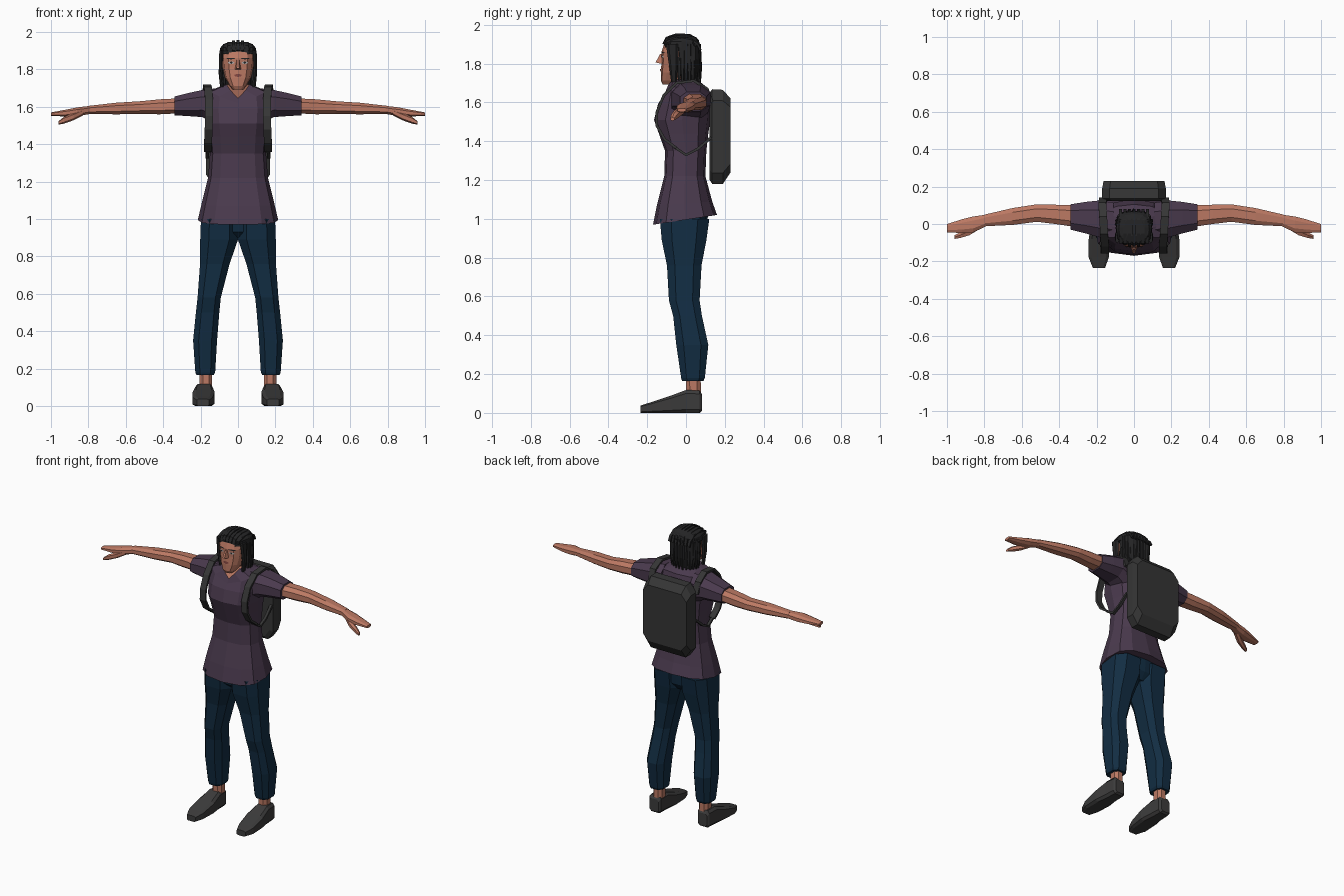
import bpy, bmesh, math, random
from mathutils import Vector
from mathutils.bvhtree import BVHTree

random.seed(4)


def material(name, r, g, b):
    m = bpy.data.materials.new(name)
    m.diffuse_color = (r, g, b, 1)
    return m


SKIN = material("skin", 0.50, 0.19, 0.125)
SHIRT = material("plum cloth", 0.068, 0.042, 0.075)
DENIM = material("navy denim", 0.006, 0.026, 0.055)
HAIR = material("black hair", 0.018, 0.018, 0.019)
CANVAS = material("charcoal canvas", 0.036, 0.036, 0.036)
LEATHER = material("grey leather", 0.045, 0.044, 0.044)
LIP = material("lips", 0.22, 0.06, 0.05)
EYE = material("eye white", 0.42, 0.42, 0.42)


def finish(bm, name, mats, mirror=False):
    bmesh.ops.recalc_face_normals(bm, faces=bm.faces)
    me = bpy.data.meshes.new(name)
    bm.to_mesh(me)
    bm.free()
    for m in mats:
        me.materials.append(m)
    ob = bpy.data.objects.new(name, me)
    bpy.context.collection.objects.link(ob)
    if mirror:
        ob.modifiers.new("mirror", 'MIRROR').use_mirror_merge = False
    return ob


def skin_rings(bm, rings):
    """Bridge rings of points and cap the ends; returns the end cap."""
    loops = [[bm.verts.new(p) for p in r] for r in rings]
    n = len(loops[0])
    for a, b in zip(loops, loops[1:]):
        for i in range(n):
            j = (i + 1) % n
            bm.faces.new((a[i], a[j], b[j], b[i]))
    bm.faces.new(loops[0])
    return bm.faces.new(loops[-1])


def loft(name, secs, mat, axis='z', n=8, p=0.8, half=True, mirror=False, cap=None):
    """Sections: position on axis, u min, u max, v min, v max, [tilt, dip]."""
    rings = []
    angs = [2 * math.pi * (k + 0.5 * half) / n for k in range(n)]
    top = max(abs(math.cos(a)) for a in angs) ** p
    for s in secs:
        t, u0, u1, v0, v1 = s[:5]
        tilt, dip = s[5:] if len(s) > 5 else (0, 0)
        ring = []
        for a in angs:
            c, d = (math.copysign(abs(q) ** p, q) / top for q in (math.cos(a), math.sin(a)))
            u = (u0 + u1) / 2 + c * (u1 - u0) / 2
            v = (v0 + v1) / 2 + d * (v1 - v0) / 2
            w = t + tilt * d - dip * max(0, -d) ** 8
            ring.append({'z': (u, v, w), 'x': (w, u, v), 'y': (u, w, v)}[axis])
        rings.append(ring)
    bm = bmesh.new()
    end = skin_rings(bm, rings)
    if cap:
        end.material_index = 1
    return finish(bm, name, [mat, cap] if cap else [mat], mirror)


def ribbon(name, pts, width, thick, mat, mirror=False):
    """Flat band that follows a path, with its width along x."""
    pts = [Vector(q) for q in pts]
    rings = []
    for i, q in enumerate(pts):
        t = pts[min(i + 1, len(pts) - 1)] - pts[max(i - 1, 0)]
        nrm = t.cross(Vector((1, 0, 0))).normalized() * thick / 2
        sx = Vector((width / 2, 0, 0))
        rings.append([q - sx - nrm, q + sx - nrm, q + sx + nrm, q - sx + nrm])
    bm = bmesh.new()
    skin_rings(bm, rings)
    return finish(bm, name, [mat], mirror)


# Shirt body, with the neck opening capped in skin
loft("shirt", [
    (0.995, -.215, .215, -.17, .16, .025, 0),
    (1.08, -.195, .195, -.15, .135, .01, 0),
    (1.22, -.16, .16, -.112, .10, 0, 0),
    (1.35, -.15, .15, -.108, .105, 0, 0),
    (1.44, -.158, .158, -.14, .115, 0, 0),
    (1.51, -.168, .168, -.165, .125, 0, 0),
    (1.59, -.175, .175, -.145, .13, 0, 0),
    (1.68, -.165, .165, -.118, .105, 0, .06),
    (1.72, -.068, .068, -.10, .055, 0, .075),
], SHIRT, n=12, p=0.75, half=False, cap=SKIN)
loft("sleeve", [
    (.11, -.08, .115, 1.50, 1.70), (.19, -.07, .125, 1.545, 1.69),
    (.26, -.05, .118, 1.55, 1.675), (.34, -.03, .105, 1.555, 1.655),
], SHIRT, 'x', mirror=True)

# Arms, hands and thumbs
loft("arm", [
    (.32, -.015, .10, 1.565, 1.645), (.42, 0, .103, 1.56, 1.64),
    (.52, .012, .105, 1.562, 1.63), (.65, -.005, .085, 1.56, 1.622),
    (.80, -.012, .05, 1.562, 1.605),
], SKIN, 'x', mirror=True)
loft("hand", [
    (.79, -.012, .05, 1.562, 1.605), (.86, -.045, .04, 1.55, 1.597),
    (.92, -.048, .025, 1.548, 1.585), (1.0, -.045, .0, 1.552, 1.57),
], SKIN, 'x', mirror=True)
loft("thumb", [
    (.83, -.03, .01, 1.555, 1.585), (.88, -.06, -.02, 1.53, 1.565),
    (.93, -.075, -.045, 1.512, 1.545), (.96, -.08, -.06, 1.506, 1.522),
], SKIN, 'x', n=6, mirror=True)

# Trousers
loft("hips", [
    (.885, -.07, .07, -.06, .07), (.93, -.19, .19, -.11, .105),
    (1.04, -.19, .19, -.125, .115),
], DENIM, n=12, p=0.6, half=False)
loft("trouser_leg", [
    (.165, .13, .222, -.02, .09), (.18, .122, .228, -.025, .097),
    (.35, .112, .24, -.05, .115), (.50, .10, .225, -.066, .082),
    (.58, .092, .216, -.088, .07), (.76, .045, .203, -.098, .08),
    (.89, .0, .202, -.125, .105), (1.0, .0, .198, -.135, .12),
], DENIM, n=8, p=0.7, mirror=True)

# Ankles and shoes
loft("ankle", [(.07, .138, .205, 0, .078), (.20, .14, .205, 0, .075)], SKIN, mirror=True)
loft("shoe", [
    (.083, .15, .215, .01, .095), (.07, .138, .225, 0, .115),
    (0, .135, .23, 0, .118), (-.08, .125, .242, 0, .088),
    (-.18, .135, .242, 0, .055), (-.235, .155, .22, 0, .038),
], LEATHER, 'y', p=0.4, mirror=True)

# Neck and head
loft("neck", [(1.62, -.052, .052, -.07, .045), (1.76, -.045, .045, -.065, .035)], SKIN)
head = loft("head", [
    (1.693, -.028, .028, -.12, -.05), (1.712, -.045, .045, -.13, -.02),
    (1.755, -.069, .069, -.130, .03), (1.81, -.082, .082, -.126, .05),
    (1.86, -.085, .085, -.127, .055), (1.91, -.08, .08, -.11, .05),
], SKIN, n=12, p=0.75, half=False)
bm = bmesh.new()
skin_rings(bm, [
    [(-.008, -.12, 1.85), (.008, -.12, 1.85), (.005, -.133, 1.85), (-.005, -.133, 1.85)],
    [(-.018, -.12, 1.798), (.018, -.12, 1.798), (.007, -.157, 1.806), (-.007, -.157, 1.806)],
])
finish(bm, "nose", [SKIN])

# Painted face details, laid on the head surface
tree = BVHTree.FromPolygons([v.co for v in head.data.vertices],
                            [f.vertices[:] for f in head.data.polygons])


def decal(name, x, z, w, h, mat, lift=.003, mirror=True):
    bm = bmesh.new()
    cols = []
    for i in range(5):
        f = i / 2 - 1
        col = []
        for s in (-1, 1):
            px, pz = x + f * w, z + s * h * (1 - .7 * f * f)
            hit = tree.ray_cast(Vector((px, -1, pz)), Vector((0, 1, 0)))[0]
            col.append(bm.verts.new((px, hit.y - lift, pz)))
        cols.append(col)
    for a, b in zip(cols, cols[1:]):
        bm.faces.new((a[0], b[0], b[1], a[1]))
    finish(bm, name, [mat], mirror)


decal("eye", .037, 1.836, .017, .007, EYE)
decal("iris", .036, 1.836, .006, .006, HAIR, .005)
decal("eyebrow", .038, 1.858, .023, .004, HAIR)
decal("mouth", 0, 1.768, .02, .008, LIP, .004, False)

# Hair: crown, back mass, ridges and hanging strands
loft("hair_crown", [
    (1.882, -.098, .098, -.116, .07), (1.915, -.095, .095, -.113, .068),
    (1.935, -.078, .078, -.095, .055), (1.946, -.05, .05, -.065, .03),
], HAIR, n=12, p=0.7, half=False)
loft("hair_back", [
    (1.70, -.075, .075, -.01, .06), (1.76, -.092, .092, -.045, .068),
    (1.89, -.096, .096, -.06, .07),
], HAIR, n=12, p=0.6, half=False)
for i in range(7):
    x = (i - 3) * .024
    drop = abs(i - 3) ** 2 * .0022
    ribbon("hair_ridge", [(x, -.116 + drop, 1.90), (x, -.10, 1.933 - drop),
                          (x, -.05, 1.95 - drop), (x, .02, 1.947 - drop),
                          (x, .06, 1.92 - drop), (x, .074, 1.87)], .017, .012, HAIR)
for i in range(17):
    a = math.radians(-35 + 250 * i / 16)
    x, y = .093 * math.cos(a), .004 + .068 * math.sin(a)
    low = 1.675 + random.random() * .03
    loft("hair_strand", [
        (low, x * .95 - .005, x * .95 + .005, y - .005, y + .005),
        (1.78, x - .011, x + .011, y - .011, y + .011),
        (1.90, x * .94 - .011, x * .94 + .011, y * .92 - .011, y * .92 + .011),
    ], HAIR, n=5)
loft("temple_lock", [
    (1.705, .076, .092, -.075, -.05), (1.79, .083, .102, -.085, -.045),
    (1.90, .08, .10, -.10, -.04),
], HAIR, n=6, mirror=True)

# Backpack and its straps
loft("backpack", [
    (.122, -.15, .15, 1.20, 1.65), (.135, -.17, .17, 1.18, 1.668),
    (.19, -.17, .17, 1.18, 1.665), (.23, -.163, .163, 1.24, 1.62),
], CANVAS, 'y', p=0.3)
ribbon("shoulder_strap", [
    (.165, .135, 1.60), (.17, .11, 1.67), (.165, .04, 1.712), (.16, -.05, 1.70),
    (.155, -.115, 1.635), (.155, -.15, 1.55), (.157, -.15, 1.48),
    (.16, -.11, 1.41), (.162, -.05, 1.365),
], .042, .014, CANVAS, True)
ribbon("lower_strap", [
    (.162, -.06, 1.37), (.165, 0, 1.33), (.165, .06, 1.36), (.16, .13, 1.42),
], .018, .014, CANVAS, True)
